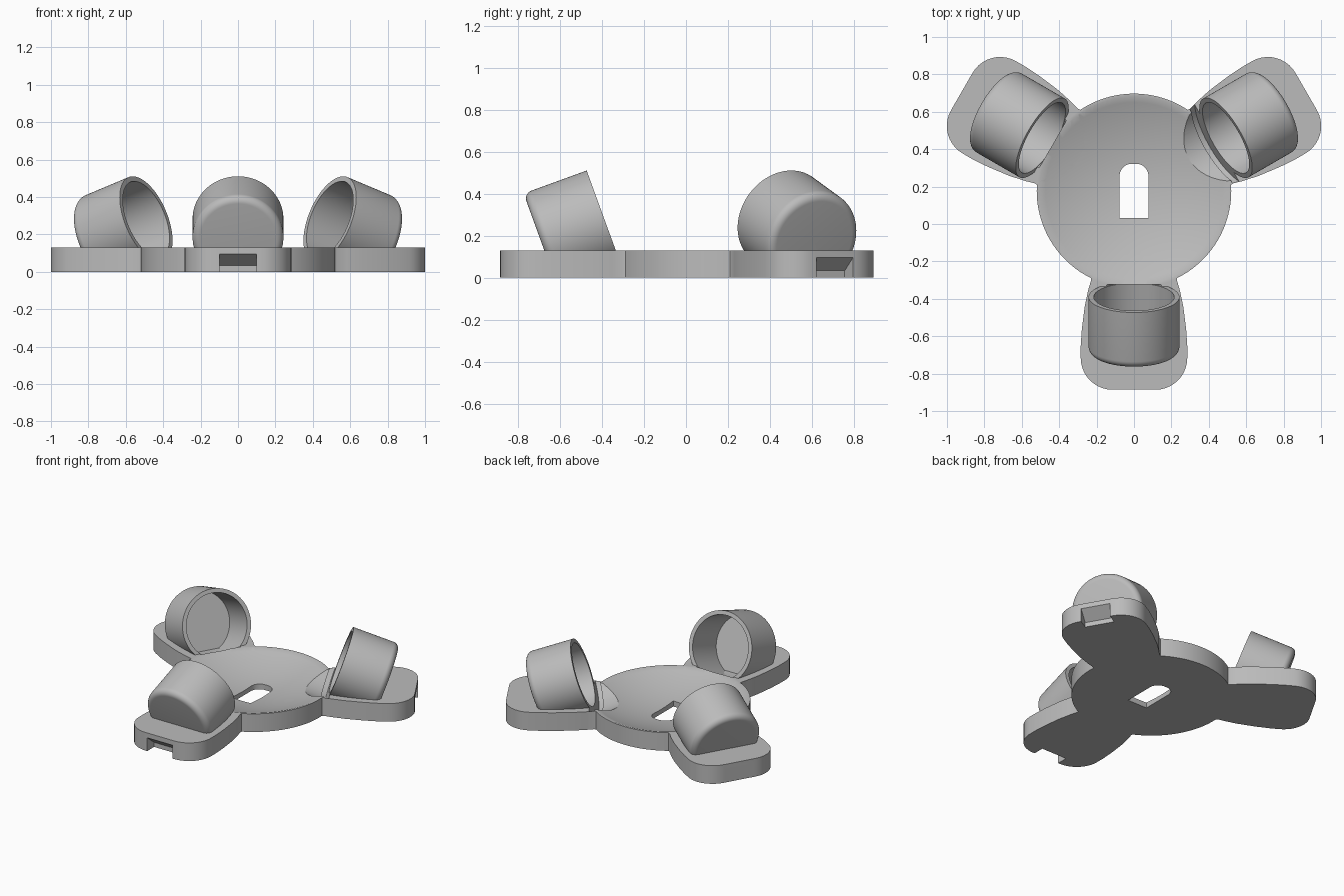
import bpy, bmesh
from math import radians, sin, cos, pi
from mathutils import Matrix, Vector

if "Cube" in bpy.data.objects:
    bpy.data.objects.remove(bpy.data.objects["Cube"], do_unlink=True)

GREY = (0.5, 0.5, 0.5, 1)
mat = bpy.data.materials.new("plain_grey")
mat.use_nodes = True
mat.diffuse_color = GREY
mat.node_tree.nodes["Principled BSDF"].inputs["Base Color"].default_value = GREY

CENTRE = Matrix.Translation((0, 0.177, 0))
TOP = 0.13
CUP_R, BORE_R, CUP_LEN, BORE_LEN = 0.243, 0.215, 0.32, 0.285


def finish(bm, name, matrix, floor=None, cap=False):
    """Place the mesh, optionally trim it at a floor height, make an object."""
    bm.transform(matrix)
    if floor is not None:
        bmesh.ops.bisect_plane(bm, geom=bm.verts[:] + bm.edges[:] + bm.faces[:],
                               plane_co=(0, 0, floor), plane_no=(0, 0, -1), clear_outer=True)
        if cap:
            bmesh.ops.holes_fill(bm, edges=bm.edges[:])
    bmesh.ops.recalc_face_normals(bm, faces=bm.faces[:])
    mesh = bpy.data.meshes.new(name)
    bm.to_mesh(mesh)
    bm.free()
    mesh.materials.append(mat)
    obj = bpy.data.objects.new(name, mesh)
    bpy.context.collection.objects.link(obj)
    return obj


def lathe(name, profile, matrix, segs=96, **kw):
    """Revolve (radius, height) points that start and end on the axis."""
    bm = bmesh.new()
    vs = [bm.verts.new((r, 0, z)) for r, z in profile]
    es = [bm.edges.new(p) for p in zip(vs, vs[1:])]
    bmesh.ops.spin(bm, geom=vs + es, cent=(0, 0, 0), axis=(0, 0, 1),
                   angle=2 * pi, steps=segs, use_merge=True)
    bmesh.ops.remove_doubles(bm, verts=bm.verts[:], dist=1e-5)
    return finish(bm, name, matrix, **kw)


def prism(name, points, low, high, matrix):
    """Extrude a flat outline along z."""
    bm = bmesh.new()
    face = bm.faces.new([bm.verts.new((x, y, low)) for x, y in points])
    out = bmesh.ops.extrude_face_region(bm, geom=[face])
    bmesh.ops.translate(bm, vec=(0, 0, high - low),
                        verts=[v for v in out["geom"] if isinstance(v, bmesh.types.BMVert)])
    return finish(bm, name, matrix)


def arc(cx, cy, r, start, end, steps=10):
    return [(cx + r * cos(radians(start + (end - start) * i / steps)),
             cy + r * sin(radians(start + (end - start) * i / steps))) for i in range(steps + 1)]


def combine(target, other, operation):
    other.hide_render = True
    mod = target.modifiers.new("combine", "BOOLEAN")
    mod.object, mod.operation, mod.solver = other, operation, "EXACT"
    bpy.context.view_layer.objects.active = target
    bpy.ops.object.modifier_apply(modifier=mod.name)
    bpy.data.objects.remove(other, do_unlink=True)


def smooth(obj):
    bpy.ops.object.select_all(action="DESELECT")
    obj.select_set(True)
    bpy.context.view_layer.objects.active = obj
    bpy.ops.object.shade_smooth_by_angle(angle=radians(30))


# Round hub and three lobed arms
plate = lathe("base_plate", [(0, 0), (0.52, 0), (0.52, TOP), (0, TOP)], CENTRE, segs=128)
side = [(0.3, 0.2), (0.45, 0.232), (0.48, 0.23), (0.53, 0.245), (0.62, 0.264), (0.74, 0.279), (0.83, 0.285)]
half = side + arc(0.893, 0.115, 0.17, 90, 0)
arm_outline = half + [(x, -y) for x, y in reversed(half)]
arms = {"front": -90, "left": 30, "right": 150}
frames = {n: CENTRE @ Matrix.Rotation(radians(a), 4, "Z") for n, a in arms.items()}
tilt = Matrix.Translation((0.567, 0, 0.282)) @ Matrix.Rotation(radians(-70), 4, "Y")

for name, frame in frames.items():
    combine(plate, prism(name + "_arm", arm_outline, 0, TOP, frame), "UNION")

# Shallow dish in the hub
dish_r, depth, rings = 0.505, 0.1, 16
bowl = [(dish_r * i / rings, TOP - depth * (1 - (i / rings) ** 2)) for i in range(rings + 1)]
combine(plate, lathe("dish_cutter", bowl + [(dish_r, 0.3), (0, 0.3)], CENTRE, segs=128), "DIFFERENCE")

# Arched slot through the hub
slot = [(-0.077, 0.033), (0.077, 0.033)] + arc(0.012, 0.257, 0.065, 0, 90) + arc(-0.012, 0.257, 0.065, 90, 180)
combine(plate, prism("slot_cutter", slot, -0.1, 0.3, Matrix()), "DIFFERENCE")

for name, frame in frames.items():
    cup_frame = frame @ tilt
    # Scooped recess with a wider groove in front of the cup mouth
    scoop = [(0, 0), (0.287, 0), (0.287, 0.033), (0.272, 0.033), (0.272, 0.5), (0, 0.5)]
    combine(plate, lathe(name + "_scoop", scoop, cup_frame), "DIFFERENCE")
    # Cup bore sunk into the plate
    r = BORE_R + 0.005
    bore = [(0, -BORE_LEN - 0.005), (r, -BORE_LEN - 0.005), (r, 0.01), (0, 0.01)]
    combine(plate, lathe(name + "_bore", bore, cup_frame, floor=0.012, cap=True), "DIFFERENCE")
    # Sloped notch in the arm tip
    notch = [(0.985, -0.02), (1.1, -0.02), (1.1, 0.125), (0.985, 0.033)]
    combine(plate, prism(name + "_notch", notch, -0.1, 0.1,
                         frame @ Matrix.Rotation(radians(90), 4, "X")), "DIFFERENCE")
smooth(plate)

# Tilted cups with rounded closed ends
for name, frame in frames.items():
    b = 0.04
    rounded = arc(CUP_R - b, -CUP_LEN + b, b, -90, 0, 8)
    shell = [(0, -CUP_LEN)] + rounded + [(CUP_R, 0), (BORE_R, 0), (BORE_R, -BORE_LEN), (0, -BORE_LEN)]
    smooth(lathe(name + "_cup", shell, frame @ tilt, floor=0.005))
